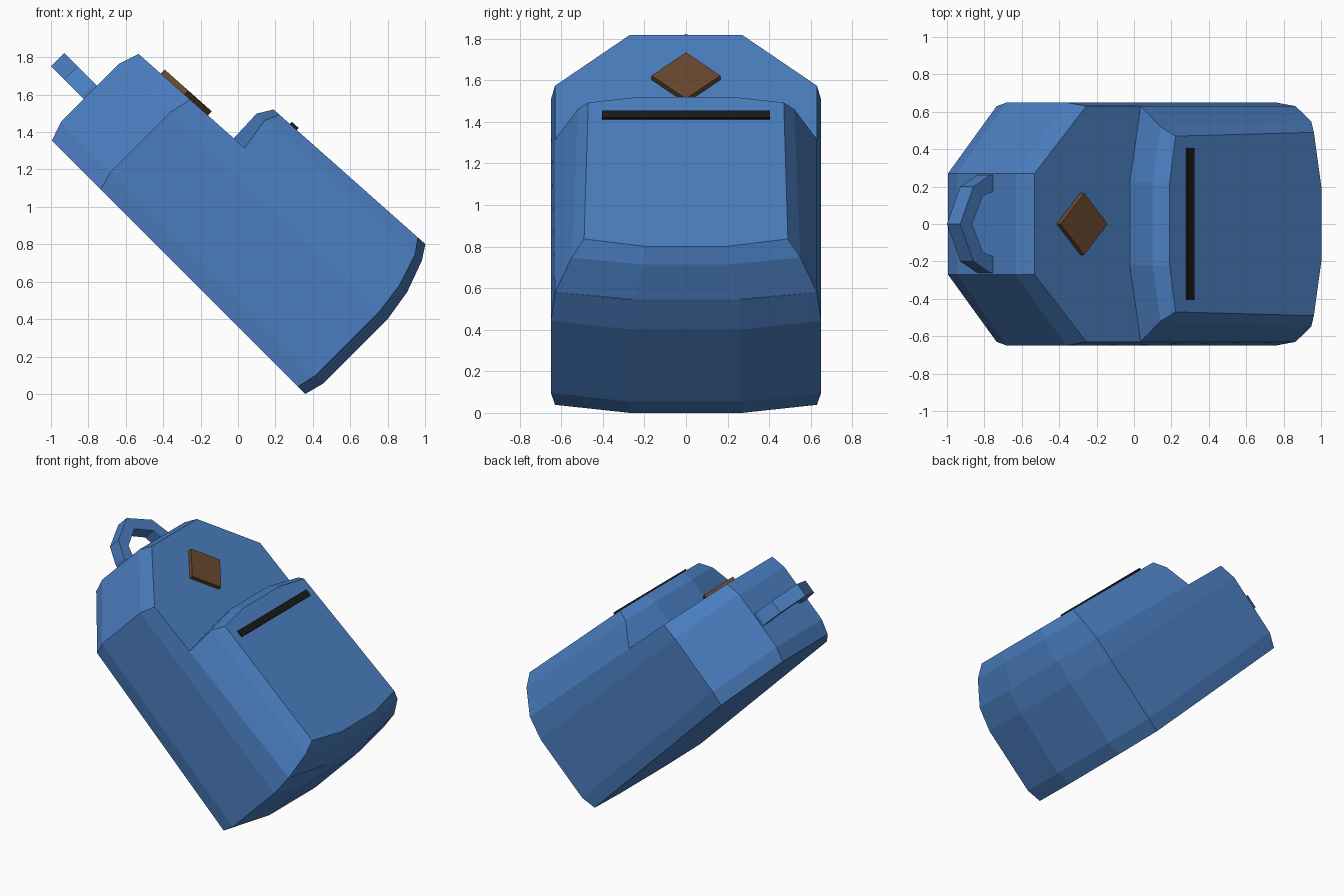
import bpy, bmesh, math

if "Cube" in bpy.data.objects:
    bpy.data.objects.remove(bpy.data.objects["Cube"])

# Everything is built upright (x = outwards, y = width, z = up) and leaned back 45 degrees
LEAN = math.radians(-45)
TILT = 0.06  # front panels slope inwards towards the top


def material(name, rgb):
    m = bpy.data.materials.new(name)
    m.diffuse_color = (*rgb, 1)
    m.use_nodes = True
    m.node_tree.nodes["Principled BSDF"].inputs["Base Color"].default_value = m.diffuse_color
    return m


blue = material("blue_fabric", (0.07, 0.21, 0.53))
brown = material("brown_leather", (0.14, 0.065, 0.028))
black = material("black_zip", (0.01, 0.01, 0.01))


def loft(name, rings, mat, cap_start=True, closed=False):
    """Skin a list of equal-length point rings."""
    bm = bmesh.new()
    loops = [[bm.verts.new(p) for p in ring] for ring in rings]
    pairs = list(zip(loops, loops[1:]))
    if closed:
        pairs.append((loops[-1], loops[0]))
    for a, b in pairs:
        n = len(a)
        for i in range(n):
            j = (i + 1) % n
            bm.faces.new((a[i], a[j], b[j], b[i]))
    if not closed:
        bm.faces.new(loops[-1])
        if cap_start:
            bm.faces.new(loops[0])
    bmesh.ops.recalc_face_normals(bm, faces=bm.faces)
    mesh = bpy.data.meshes.new(name)
    bm.to_mesh(mesh)
    bm.free()
    mesh.materials.append(mat)
    ob = bpy.data.objects.new(name, mesh)
    ob.rotation_euler.y = LEAN
    ob.location.x = 0.36
    bpy.context.collection.objects.link(ob)
    return ob


def ring(half, depth, tilt=0.0):
    """Mirror a half outline of (width, height) points at a sloping depth."""
    full = half + [(-y, u) for y, u in reversed(half)]
    return [(depth - tilt * u, y, u) for y, u in full]


# Main body: back panel, two side rings, front panel
small = [(0.27, 0.0), (0.63, 0.055), (0.63, 1.548), (0.27, 1.916)]
large = [(0.27, -0.028), (0.65, 0.032), (0.65, 1.575), (0.27, 1.952)]
loft("bag_body", [ring(small, 0.0), ring(large, 0.105),
                  ring(large, 0.595, 0.025), ring(small, 0.77, TILT)], blue)

# Front pocket, tapering outwards from the front panel
loft("front_pocket", [
    ring([(0.24, 0.0), (0.63, 0.055), (0.63, 1.159), (0.22, 1.237)], 0.77, TILT),
    ring([(0.21, 0.064), (0.55, 0.113), (0.52, 1.188), (0.22, 1.244)], 0.95, TILT),
    ring([(0.20, 0.113), (0.49, 0.166), (0.47, 1.153), (0.22, 1.195)], 1.027, TILT),
], blue, cap_start=False)

# Carry loop: pointed arch strap with rectangular section
outer = [(0.265, 1.93), (0.26, 1.975), (0.2, 2.1), (0, 2.2)]
inner = [(0.18, 1.93), (0.17, 1.965), (0.15, 2.03), (0, 2.11)]
outer += [(-y, u) for y, u in outer[-2::-1]]
inner += [(-y, u) for y, u in inner[-2::-1]]
loft("carry_loop", [[(0.277, *o), (0.377, *o), (0.377, *i), (0.277, *i)]
                    for o, i in zip(outer, inner)], blue)

# Zip bar on the pocket
bar = [(0.405, 1.03), (0.405, 1.08)]
loft("pocket_zip", [ring(bar, 1.015, TILT), ring(bar, 1.042, TILT)], black)

# Diamond patch on the upper front panel
diamond = [(0, 1.422), (0.165, 1.59), (0, 1.758), (-0.165, 1.59)]
loft("diamond_patch", [[(d - TILT * u, y, u) for y, u in diamond]
                       for d in (0.76, 0.80)], brown)
